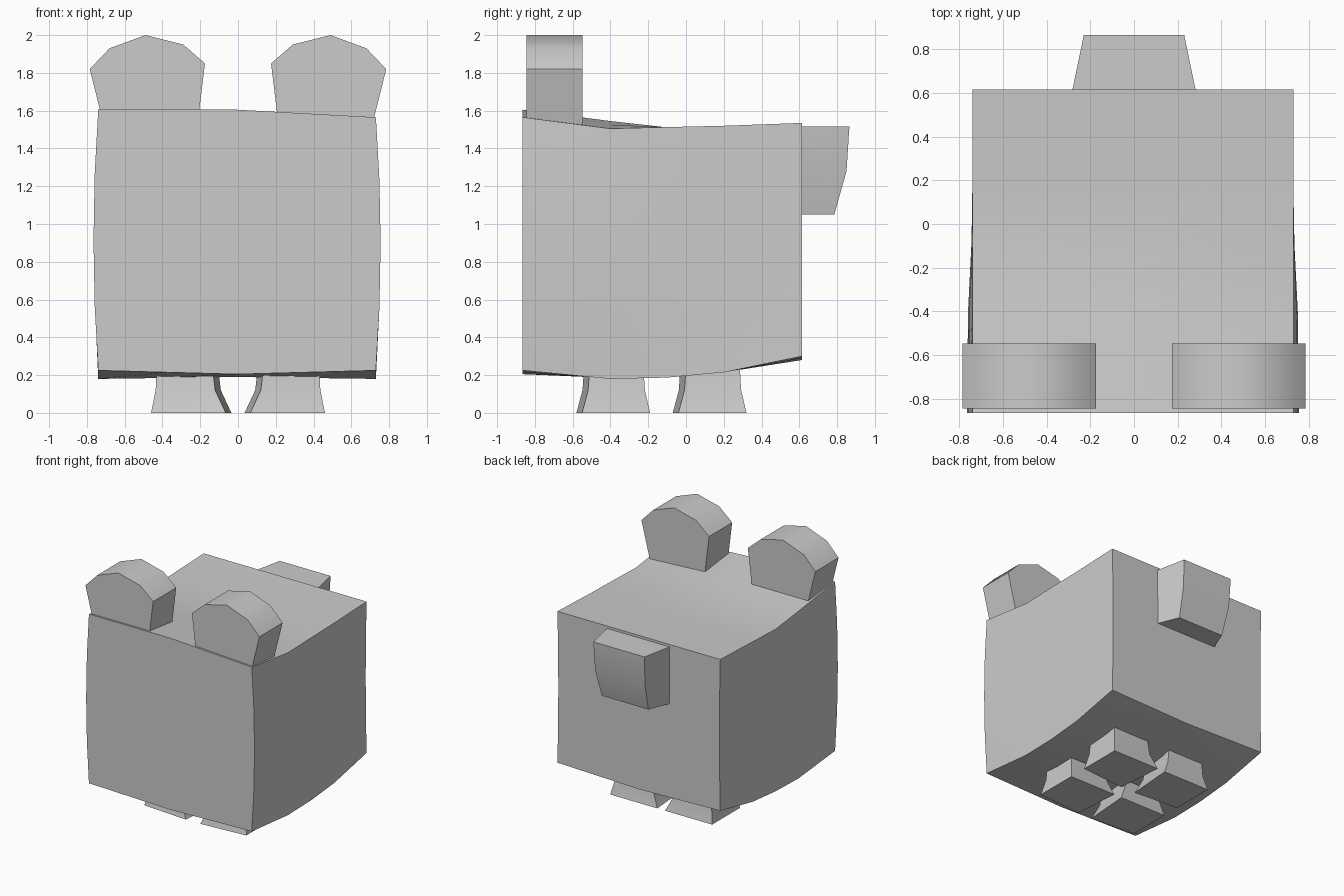
import bpy
import bmesh
import math

cube = bpy.data.objects.get("Cube")
if cube:
    bpy.data.objects.remove(cube)

grey = bpy.data.materials.new("light_grey")
grey.use_nodes = True
grey.diffuse_color = (0.6, 0.6, 0.6, 1)
grey.node_tree.nodes["Principled BSDF"].inputs["Base Color"].default_value = (0.6, 0.6, 0.6, 1)


def finish(name, bm):
    """Turn a bmesh into a shaded, coloured object."""
    bmesh.ops.recalc_face_normals(bm, faces=bm.faces)
    mesh = bpy.data.meshes.new(name)
    bm.to_mesh(mesh)
    bm.free()
    mesh.materials.append(grey)
    obj = bpy.data.objects.new(name, mesh)
    bpy.context.collection.objects.link(obj)
    bpy.ops.object.select_all(action="DESELECT")
    obj.select_set(True)
    bpy.context.view_layer.objects.active = obj
    bpy.ops.object.shade_smooth_by_angle(angle=math.radians(40))
    return obj


def loft(name, rings):
    """Skin a stack of equal-sized rings and cap both ends."""
    bm = bmesh.new()
    loops = [[bm.verts.new(p) for p in ring] for ring in rings]
    n = len(loops[0])
    for a, b in zip(loops, loops[1:]):
        for i in range(n):
            j = (i + 1) % n
            bm.faces.new((a[i], a[j], b[j], b[i]))
    bm.faces.new(loops[0])
    bm.faces.new(loops[-1])
    return finish(name, bm)


# Body: a gridded box whose top, belly and cheeks are gently bent
depths = (-0.865, -0.4, -0.1, 0.2, 0.615)
top_left = (1.565, 1.505, 1.513, 1.52, 1.535)
top_right = (1.605, 1.545, 1.51, 1.52, 1.535)
belly_side = (0.225, 0.18, 0.187, 0.215, 0.3)
belly_mid = (0.205, 0.19, 0.195, 0.215, 0.28)
bulge = (0.025, 0.02, 0.005, -0.002, -0.008)

bm = bmesh.new()
bmesh.ops.create_cube(bm, size=2)
bmesh.ops.subdivide_edges(bm, edges=bm.edges[:], cuts=3, use_grid_fill=True)
for v in bm.verts:
    u, w = v.co.x, v.co.z
    k = round((v.co.y + 1) * 2)
    high = top_right[k] + (top_left[k] - top_right[k]) * max(u, 0)
    low = belly_mid[k] + (belly_side[k] - belly_mid[k]) * abs(u)
    v.co = (u * (0.735 + bulge[k] * (1 - w * w)) - 0.005,
            depths[k],
            low + (high - low) * (w + 1) / 2)
finish("body", bm)

# Ears: extruded half-round plates
ear = [(0.70, 1.48), (0.785, 1.82), (0.68, 1.93), (0.49, 2.0),
       (0.29, 1.95), (0.175, 1.85), (0.22, 1.48)]
for side, s in (("left", 1), ("right", -1)):
    loft(side + "_ear", [[(s * x, y, z) for x, z in ear] for y in (-0.845, -0.547)])

# Tail: short block narrowing outward, with a curved back
tail = [(1.515, 0.865, 0.23), (1.28, 0.85, 0.225), (1.05, 0.785, 0.21)]
loft("tail", [[(-0.285, 0.6, z), (0.285, 0.6, z), (half, y, z), (-half, y, z)]
              for z, y, half in tail])

# Legs: four flared stubs, wider toward the middle
for side, s in (("left", 1), ("right", -1)):
    for end, y in (("front", -0.385), ("back", 0.125)):
        rings = []
        for z, t in ((0, 0), (0.12, 0.8), (0.24, 1)):
            inner, outer = 0.035 + 0.07 * t, 0.46 - 0.03 * t
            front, back = y - 0.195 + 0.04 * t, y + 0.195 - 0.035 * t
            rings.append([(s * outer, front + 0.03, z), (s * outer, back, z),
                          (s * inner, back, z), (s * (inner + 0.03), front, z)])
        loft(f"{end}_{side}_leg", rings)
